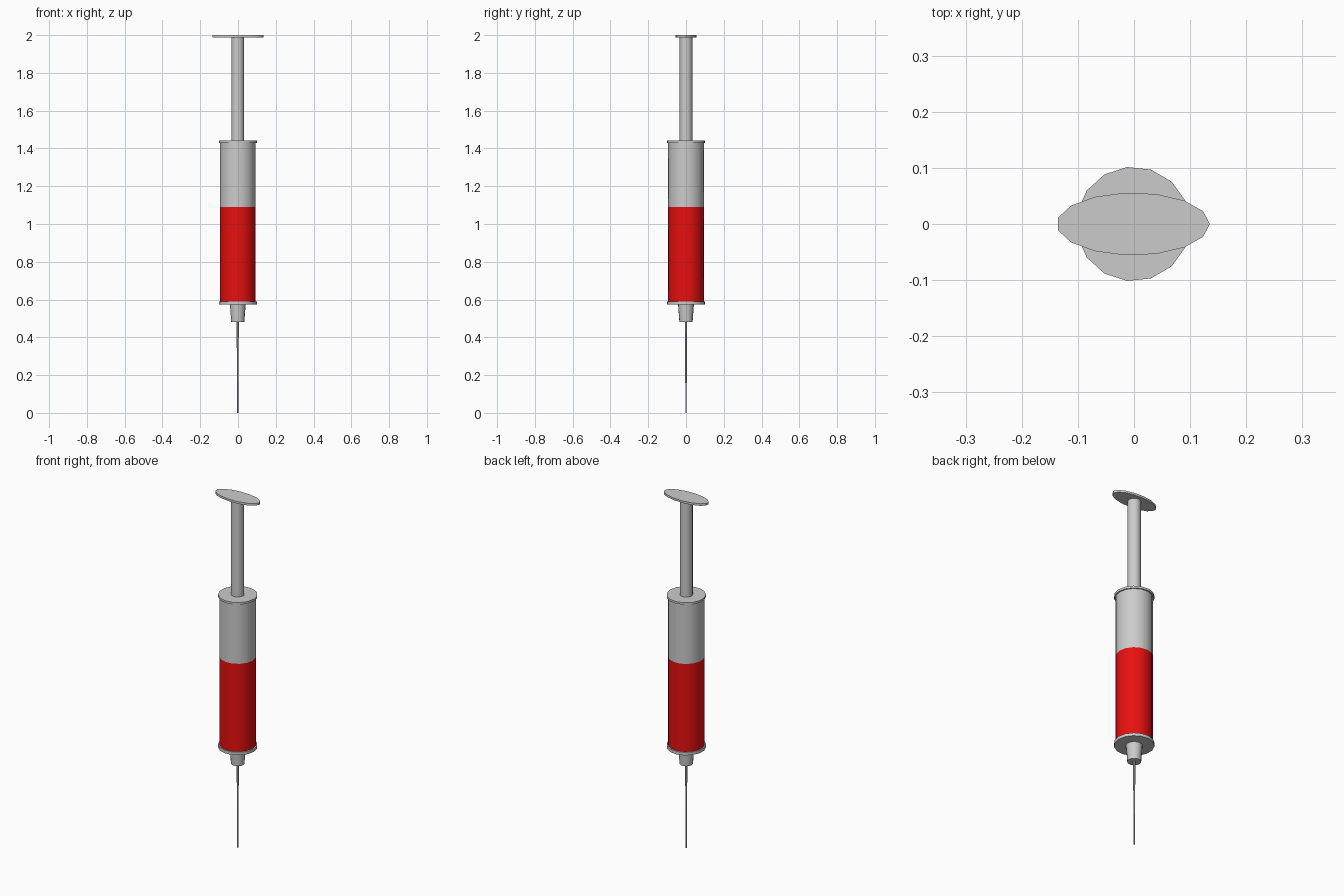
import bpy
from math import cos, sin, tau, radians

if "Cube" in bpy.data.objects:
    bpy.data.objects.remove(bpy.data.objects["Cube"])

SIDES = 15      # every round part has 15 sides, with a corner on +x
CX = -0.0015    # axis offset that centres the odd-sided plate

red = bpy.data.materials.new("red_liquid")
red.diffuse_color = (0.8, 0.005, 0.005, 1)
red.use_nodes = True
red.node_tree.nodes["Principled BSDF"].inputs["Base Color"].default_value = red.diffuse_color


def lathe(name, profile, sides=SIDES, y_scale=1.0, material=None):
    """Closed round solid from (radius, z) rings, listed bottom to top."""
    verts = [(CX + r * cos(tau * i / sides), y_scale * r * sin(tau * i / sides), z)
             for r, z in profile for i in range(sides)]
    faces = [list(range(sides))[::-1]]
    for k in range(len(profile) - 1):
        a, b = k * sides, (k + 1) * sides
        for i in range(sides):
            j = (i + 1) % sides
            faces.append((a + i, a + j, b + j, b + i))
    top = (len(profile) - 1) * sides
    faces.append(list(range(top, top + sides)))
    mesh = bpy.data.meshes.new(name)
    mesh.from_pydata(verts, [], faces)
    obj = bpy.data.objects.new(name, mesh)
    bpy.context.collection.objects.link(obj)
    if material:
        mesh.materials.append(material)
    bpy.ops.object.select_all(action='DESELECT')
    obj.select_set(True)
    bpy.context.view_layer.objects.active = obj
    bpy.ops.object.shade_smooth_by_angle(angle=radians(35))
    return obj


# Needle and the tapered hub that holds it
lathe("needle", [(0.003, 0.0), (0.006, 0.485)], sides=8)
lathe("needle_hub", [(0.035, 0.48), (0.042, 0.574)])

# Barrel: end flanges, liquid and empty upper part
lathe("bottom_flange", [(0.102, 0.573), (0.102, 0.59)])
lathe("liquid", [(0.095, 0.59), (0.095, 1.09)], material=red)
lathe("upper_barrel", [(0.095, 1.09), (0.095, 1.43)])
lathe("top_flange", [(0.102, 1.43), (0.102, 1.442)])

# Plunger: rod and oval thumb plate
lathe("plunger_rod", [(0.034, 1.44), (0.034, 1.99)])
lathe("thumb_plate", [(0.1365, 1.988), (0.1365, 2.0)], y_scale=0.41)
